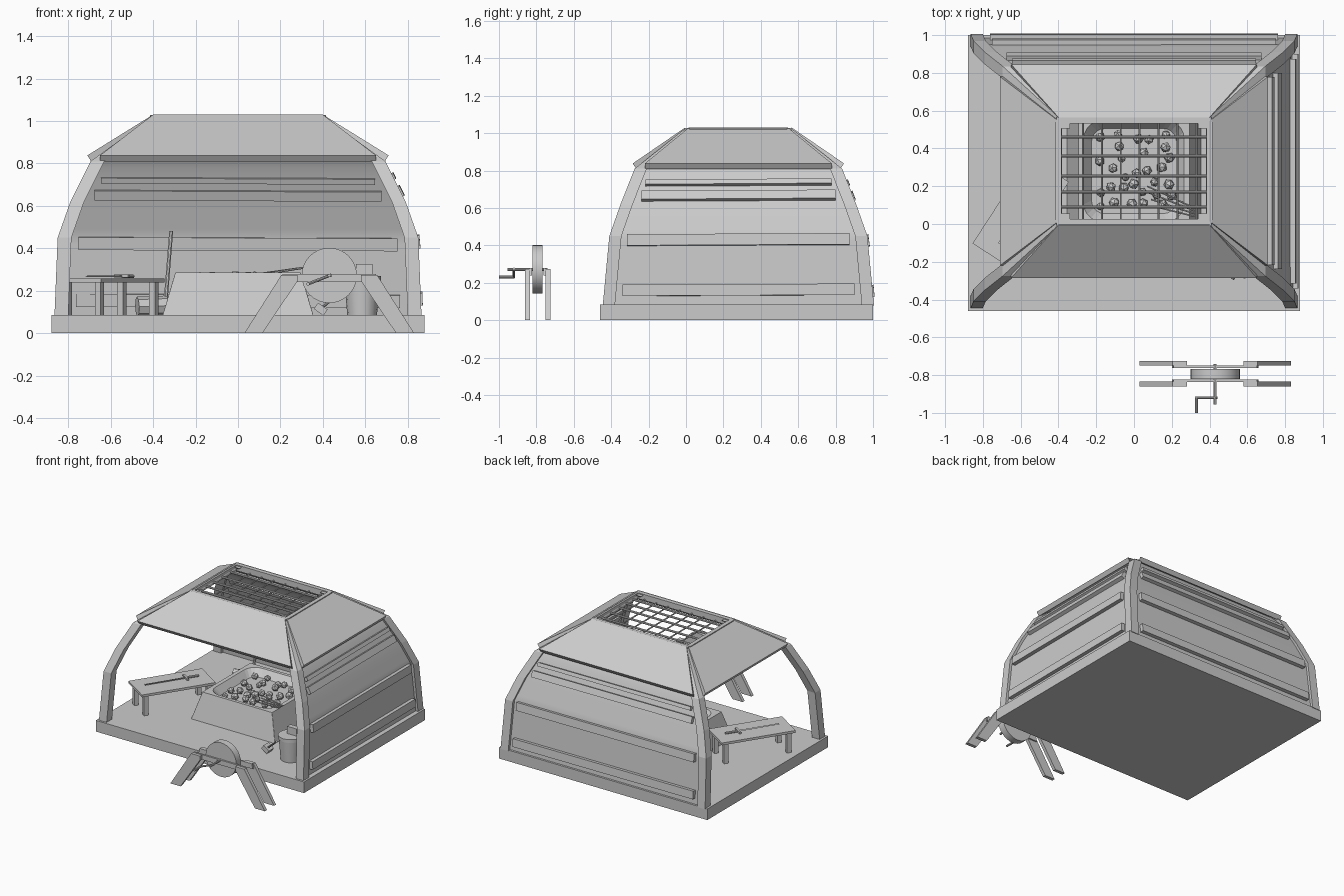
import bpy, bmesh, math, random
from mathutils import Vector, Matrix

if "Cube" in bpy.data.objects:
    bpy.data.objects.remove(bpy.data.objects["Cube"])

random.seed(4)
CY = 0.28  # middle of the hut in y
PROFILE = [(0.08, .865, .725), (0.45, .85, .69), (0.62, .79, .63), (0.81, .695, .555), (1.02, .405, .29)]


def half(z):
    """Half width and half depth of the hut at height z."""
    for (z0, a0, b0), (z1, a1, b1) in zip(PROFILE, PROFILE[1:]):
        if z <= z1:
            t = (z - z0) / (z1 - z0)
            return a0 + t * (a1 - a0), b0 + t * (b1 - b0)
    return PROFILE[-1][1:]


def finish(name, bm, smooth=None):
    bmesh.ops.recalc_face_normals(bm, faces=bm.faces)
    me = bpy.data.meshes.new(name)
    bm.to_mesh(me)
    bm.free()
    ob = bpy.data.objects.new(name, me)
    bpy.context.collection.objects.link(ob)
    if smooth:
        bpy.context.view_layer.objects.active = ob
        ob.select_set(True)
        bpy.ops.object.shade_smooth_by_angle(angle=math.radians(smooth))
        ob.select_set(False)
    return ob


def loft(name, rings, smooth=None):
    bm = bmesh.new()
    vs = [[bm.verts.new(p) for p in r] for r in rings]
    n = len(vs[0])
    for a, b in zip(vs, vs[1:]):
        for i in range(n):
            bm.faces.new((a[i], a[(i + 1) % n], b[(i + 1) % n], b[i]))
    bm.faces.new(vs[0])
    bm.faces.new(vs[-1])
    return finish(name, bm, smooth)


def box(name, c, size, rot=None):
    bm = bmesh.new()
    m = Matrix.Translation(c) @ (rot or Matrix.Identity(4)) @ Matrix.Diagonal((*size, 1))
    bmesh.ops.create_cube(bm, size=1, matrix=m)
    return finish(name, bm)


def rod(name, a, b, r, r2=None, sides=8):
    a, b = Vector(a), Vector(b)
    bm = bmesh.new()
    m = Matrix.Translation((a + b) / 2) @ (b - a).to_track_quat('Z', 'Y').to_matrix().to_4x4()
    bmesh.ops.create_cone(bm, cap_ends=True, segments=sides, radius1=r, radius2=r if r2 is None else r2,
                          depth=(b - a).length, matrix=m)
    return finish(name, bm, 40 if sides > 8 else None)


def slab(name, quad, t):
    """Quad thickened inwards (towards the hut middle) by t."""
    q = [Vector(p) for p in quad]
    n = (q[1] - q[0]).cross(q[3] - q[0]).normalized()
    if n.dot(Vector((0, CY, 0.3)) - q[0]) < 0:
        n = -n
    return loft(name, [q, [p + n * t for p in q]])


def prism(name, pts, y0, y1):
    return loft(name, [[(x, y, z) for x, z in pts] for y in (y0, y1)])


def round_rect(hx, hy, r, z):
    return [(sx * (hx - r) + r * math.cos(a), CY + sy * (hy - r) + r * math.sin(a), z)
            for k, (sx, sy) in enumerate(((1, 1), (-1, 1), (-1, -1), (1, -1)))
            for a in [math.radians(90 * k + 18 * j) for j in range(6)]]


# floor
box("floor", (0, 0.27, 0.0425), (1.76, 1.46, 0.085))

# curved corner posts
W = 0.065
for sx in (-1, 1):
    for sy in (-1, 1):
        loft("corner_post", [[(sx * (a - i), CY + sy * (b - j), z) for i, j in ((0, 0), (W, 0), (W, W), (0, W))]
                             for z, a, b in PROFILE])

# curved walls at the back and on the right, with cladding planks
LEVELS = [.085, .27, .42, .45, .49, .54, .60, .66, .72, .78, .83]


def wall(name, place):
    rings = []
    for z in LEVELS:
        a, b = half(z)
        rings.append([place(s, d, a, b, z) for s, d in ((-1, .02), (1, .02), (1, .045), (-1, .045))])
    loft(name, rings, 30)


wall("right_wall", lambda s, d, a, b, z: (a - d, CY + s * (b - .03), z))
wall("back_wall", lambda s, d, a, b, z: (s * (a - .03), CY + b - d, z))

for z, h, cut in ((.16, .06, .10), (.43, .06, .10), (.67, .045, .10), (.74, .025, .09)):
    a0, b0 = half(z - h / 2)
    a1, b1 = half(z + h / 2)
    lb, la = b0 - cut, a0 - cut
    e = .008
    slab("right_plank", [(a0 + e, CY - lb, z - h / 2), (a0 + e, CY + lb, z - h / 2 + .006),
                         (a1 + e, CY + lb, z + h / 2 + .006), (a1 + e, CY - lb, z + h / 2)], .06)
    slab("back_plank", [(-la, CY + b0 + e, z - h / 2), (la, CY + b0 + e, z - h / 2 - .006),
                        (la, CY + b1 + e, z + h / 2 - .006), (-la, CY + b1 + e, z + h / 2)], .06)

# roof panels and the open top frame
TX, TY, TOP, EAVE = .40, .285, 1.03, .838
for s in (-1, 1):
    slab("roof_panel", [(-TX, CY + s * TY, TOP), (TX, CY + s * TY, TOP),
                        (.65, CY + s * .565, EAVE), (-.65, CY + s * .565, EAVE)], .035)
    slab("roof_side_panel", [(s * TX, CY - TY + .02, TOP), (s * TX, CY + TY - .02, TOP),
                             (s * .71, CY + .50, EAVE), (s * .71, CY - .50, EAVE)], .035)
    box("top_frame_long", (0, CY + s * .27, 1.005), (.82, .035, .045))
    box("top_frame_short", (s * .40, CY, 1.005), (.03, .52, .045))

# smoke grille
for y in (.09, .17, .255, .36, .46):
    rod("grille_bar", (-.40, y, 1.0), (.40, y, 1.0), .008)
for i in range(7):
    x = -.27 + .1 * i
    rod("grille_cross_bar", (x, CY - .27, .99), (x, CY + .27, .99), .005)

# forge with a rounded basin
loft("forge", [round_rect(.355, .34, .004, .085), round_rect(.295, .29, .004, .287),
               round_rect(.265, .265, .09, .287), round_rect(.225, .225, .07, .235)])

# coals
spots = []
while len(spots) < 30:
    p = Vector((random.uniform(-.2, .2), random.uniform(CY - .21, CY + .21), random.uniform(.25, .268)))
    if all((p - q).length > .055 for q in spots):
        spots.append(p)
bm = bmesh.new()
for p in spots:
    m = Matrix.Translation(p) @ Matrix.Rotation(random.uniform(0, 6), 4, (1, random.random(), .5))
    bmesh.ops.create_icosphere(bm, subdivisions=1, radius=random.uniform(.022, .03), matrix=m)
finish("coals", bm)

# iron rods heating in the coals
for i in range(4):
    rod("iron_rod", (.07 + .01 * i, .20 - .035 * i, .275), (.32, .085 - .015 * i, .31), .005, sides=6)

# workbench turned at an angle, with a sword on it
R = Matrix.Translation((-.60, .06, 0)) @ Matrix.Rotation(math.radians(57), 4, 'Z')
parts = [box("table_top", (0, 0, .248), (.55, .25, .018))]
for sx in (-1, 1):
    for sy in (-1, 1):
        parts.append(box("table_leg", (sx * .235, sy * .09, .165), (.032, .032, .16)))
parts.append(loft("sword_blade", [[(-.20, 0, .264), (-.20, 0, .272)] + [(-.2, .012, .268)],
                                  [(.10, 0, .264), (.10, 0, .272)] + [(.1, .016, .268)]]))
parts.append(box("sword_guard", (.105, .005, .27), (.014, .08, .014)))
parts.append(rod("sword_grip", (.11, .005, .268), (.20, .005, .268), .009))
for o in parts:
    o.matrix_world = R

# sledgehammer leaning by the forge
rod("sledge_head", (-.475, .63, .125), (-.335, .66, .13), .047)
rod("sledge_handle", (-.345, .645, .10), (-.315, .72, .48), .010)

# water bucket with a tool in it, and a small hammer on the floor
rod("bucket", (.585, -.20, .085), (.585, -.20, .265), .07, .085, 16)
rod("bucket_rim", (.585, -.20, .245), (.585, -.20, .27), .088, sides=16)
box("bucket_tool", (.595, -.18, .295), (.08, .04, .06))
tilt = Matrix.Rotation(math.radians(35), 4, 'Y')
box("hammer_head", (.39, -.20, .113), (.055, .06, .035), tilt)
rod("hammer_handle", (.39, -.20, .115), (.53, -.29, .235), .007)

# grindstone: wheel, trestle legs, rails
WX, WZ = .43, .272
rod("grinding_wheel", (WX, -.82, WZ), (WX, -.767, WZ), .13, sides=32)
for y0, y1 in ((-.86, -.835), (-.75, -.725)):
    for s in (-1, 1):
        prism("trestle_leg", [(WX + s * x, z) for x, z in ((.40, 0), (.315, 0), (.15, .245), (.15, .275), (.225, .275))],
              y0, y1)
for y0, y1 in ((-.837, -.824), (-.763, -.75)):
    prism("trestle_rail", [(WX - .23, .24), (WX + .23, .24), (WX + .22, .278), (WX - .22, .278)], y0, y1)

# crank
rod("axle", (WX, -.955, WZ), (WX, -.74, WZ), .008)
rod("crank_arm", (WX + .01, -.92, WZ + .003), (WX - .105, -.92, .23), .007)
rod("crank_handle", (WX - .10, -.92, .232), (WX - .10, -1.0, .232), .008)
